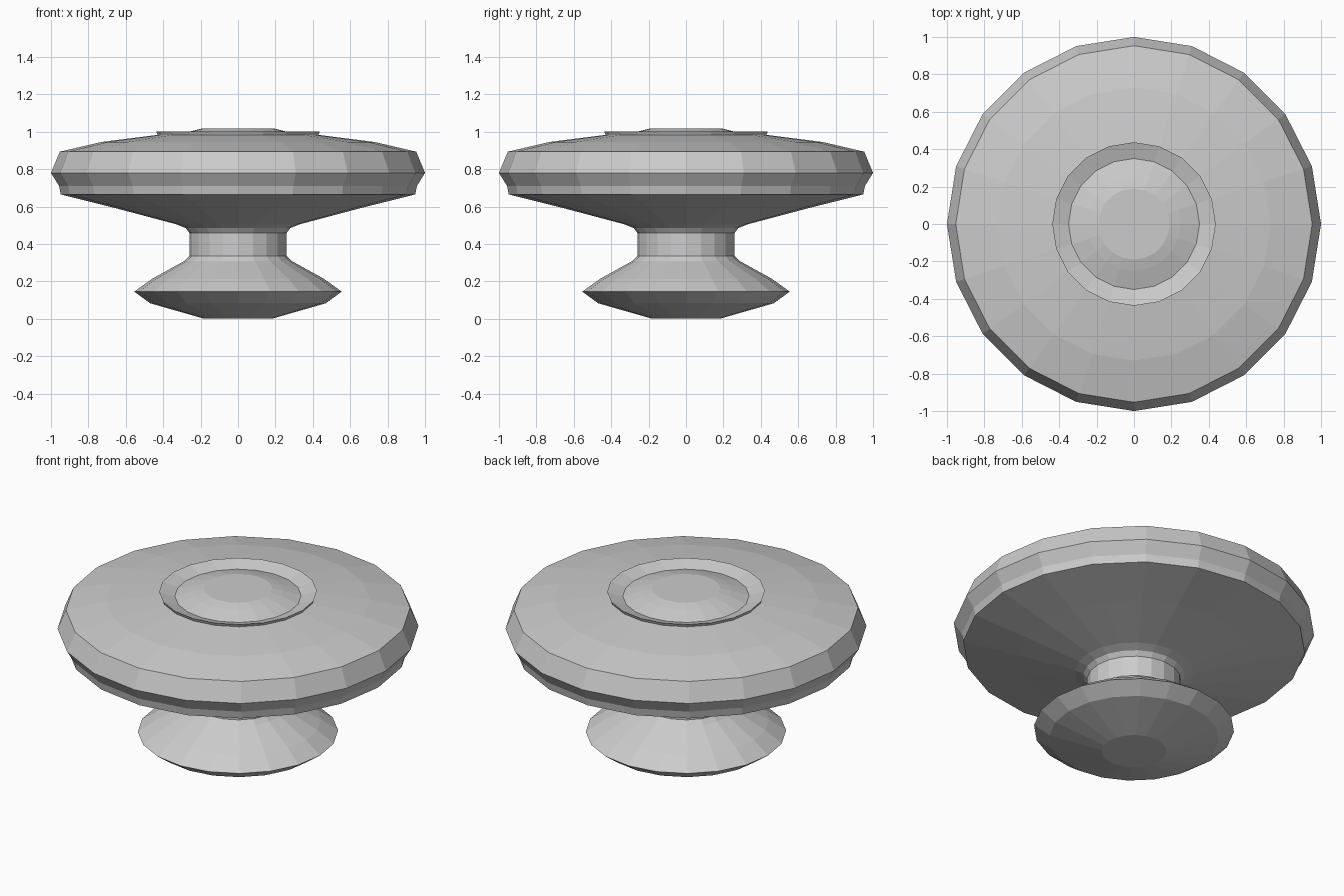
import bpy, bmesh, math

if "Cube" in bpy.data.objects:
    bpy.data.objects.remove(bpy.data.objects["Cube"])

SIDES = 20


def lathe(name, profile):
    """Spin a (radius, height) profile into a closed, flat-faced solid."""
    bm = bmesh.new()
    rings = []
    for r, z in profile:
        rings.append([bm.verts.new((r * math.cos(2 * math.pi * i / SIDES),
                                    r * math.sin(2 * math.pi * i / SIDES), z))
                      for i in range(SIDES)])
    for low, high in zip(rings, rings[1:]):
        for i in range(SIDES):
            j = (i + 1) % SIDES
            bm.faces.new((low[i], low[j], high[j], high[i]))
    bm.faces.new(rings[0][::-1])
    bm.faces.new(rings[-1])
    bmesh.ops.recalc_face_normals(bm, faces=bm.faces)
    mesh = bpy.data.meshes.new(name)
    bm.to_mesh(mesh)
    bm.free()
    obj = bpy.data.objects.new(name, mesh)
    bpy.context.collection.objects.link(obj)
    return obj


# One continuous turned body, listed from the base upwards
foot = [(0.18, 0.0), (0.47, 0.083), (0.555, 0.145), (0.46, 0.213), (0.285, 0.31)]
neck = [(0.26, 0.335), (0.26, 0.458), (0.28, 0.485), (0.33, 0.505)]
rim = [(0.65, 0.59), (0.948, 0.665), (0.957, 0.71), (1.0, 0.78), (0.953, 0.893)]
crown = [(0.73, 0.945), (0.43, 0.983), (0.437, 1.0)]
# Shallow groove around a low central button
button = [(0.35, 0.972), (0.25, 1.003), (0.19, 1.018)]

lathe("turned_knob", foot + neck + rim + crown + button)
